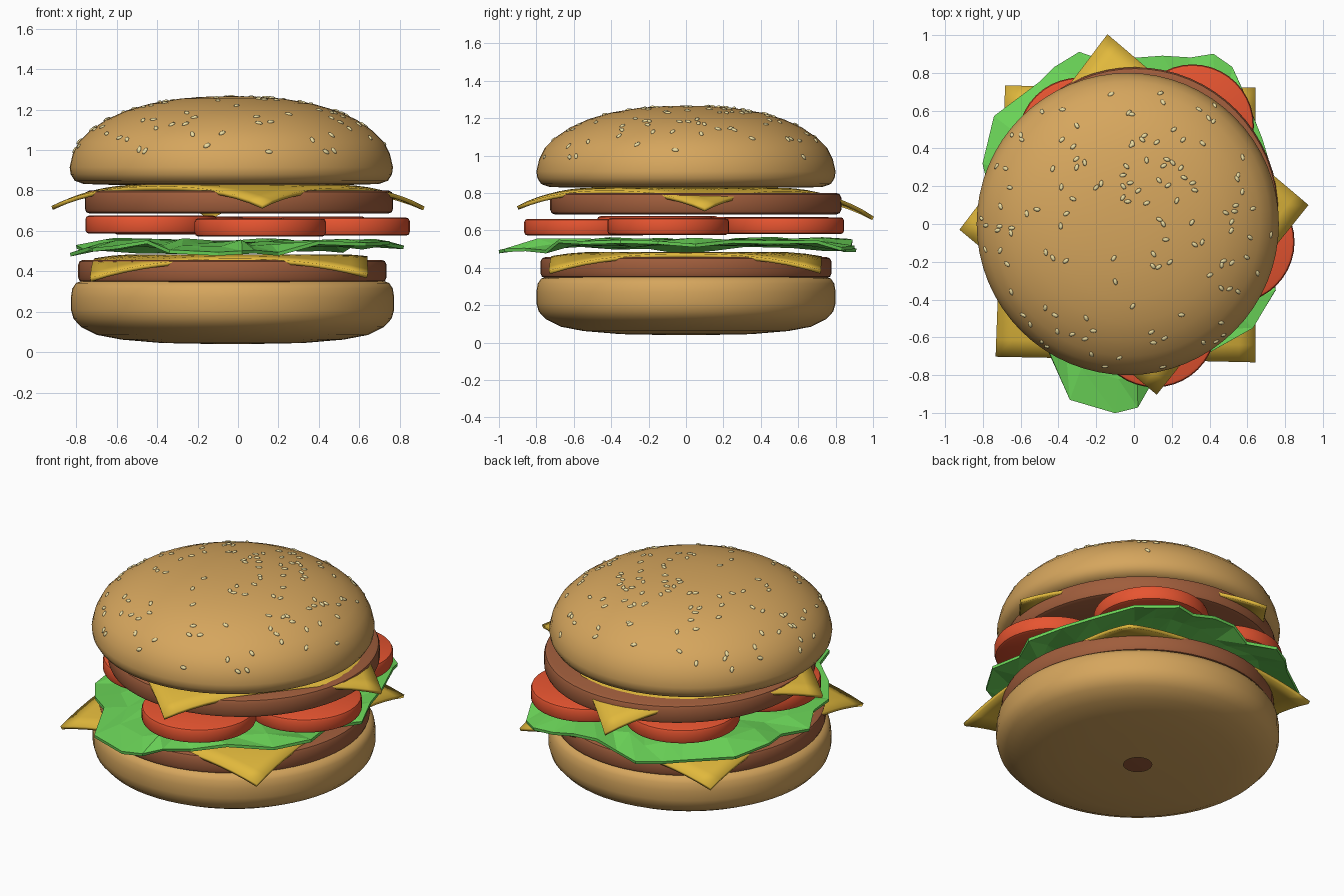
import bpy, bmesh, math, random
from mathutils import Vector, Matrix

if "Cube" in bpy.data.objects:
    bpy.data.objects.remove(bpy.data.objects["Cube"])

random.seed(7)


def material(name, rgb):
    m = bpy.data.materials.new(name)
    m.diffuse_color = (*rgb, 1)
    m.use_nodes = True
    m.node_tree.nodes["Principled BSDF"].inputs["Base Color"].default_value = m.diffuse_color
    return m


BUN = material("bun", (0.67, 0.38, 0.11))
PATTY = material("patty", (0.35, 0.11, 0.045))
CHEESE = material("cheese", (0.75, 0.48, 0.045))
TOMATO = material("tomato", (0.80, 0.09, 0.03))
LETTUCE = material("lettuce", (0.15, 0.68, 0.10))
SEED = material("seed", (0.83, 0.71, 0.35))


def finish(bm, name, mat, smooth=None, thickness=0):
    bmesh.ops.recalc_face_normals(bm, faces=bm.faces)
    me = bpy.data.meshes.new(name)
    bm.to_mesh(me)
    bm.free()
    ob = bpy.data.objects.new(name, me)
    bpy.context.collection.objects.link(ob)
    me.materials.append(mat)
    if thickness:
        s = ob.modifiers.new("thickness", "SOLIDIFY")
        s.thickness = thickness
        s.offset = 0
    if smooth:
        bpy.ops.object.select_all(action="DESELECT")
        ob.select_set(True)
        bpy.context.view_layer.objects.active = ob
        bpy.ops.object.shade_smooth_by_angle(angle=math.radians(smooth))
    return ob


def lathe(name, profile, mat, centre, scale_y=1.0, n=64, smooth=40):
    """Spin a (radius, z) profile round a vertical axis."""
    bm = bmesh.new()
    vs = [bm.verts.new((r, 0, z)) for r, z in profile]
    es = [bm.edges.new(p) for p in zip(vs, vs[1:])]
    bmesh.ops.spin(bm, geom=vs + es, cent=(0, 0, 0), axis=(0, 0, 1),
                   angle=2 * math.pi, steps=n, use_merge=True)
    bmesh.ops.remove_doubles(bm, verts=bm.verts, dist=1e-5)
    for v in bm.verts:
        v.co = (v.co.x + centre[0], v.co.y * scale_y + centre[1], v.co.z)
    return finish(bm, name, mat, smooth)


def slab(r, z0, z1, b):
    """Profile of a disc with softened rims."""
    k = 0.3 * b
    return [(0, z0), (r - b, z0), (r - k, z0 + k), (r, z0 + b),
            (r, z1 - b), (r - k, z1 - k), (r - b, z1), (0, z1)]


# Bottom bun, with the small hole under it
lathe("bottom_bun", [(0.08, 0.04), (0.35, 0.045), (0.55, 0.062), (0.67, 0.085),
                     (0.75, 0.125), (0.787, 0.165), (0.8, 0.21), (0.8, 0.27),
                     (0.793, 0.315), (0.775, 0.342), (0.74, 0.355), (0.6, 0.355)],
      BUN, (-0.027, 0))

# Patties
lathe("lower_patty", slab(0.763, 0.345, 0.457, 0.025), PATTY, (-0.028, 0), 1.02)
lathe("upper_patty", slab(0.763, 0.685, 0.80, 0.025), PATTY, (0.005, 0.052), 1.02)


def cheese(name, corners, z, drop):
    """Square slice whose corners sag."""
    n = 16
    a, b, c, d = [Vector(p) for p in corners]
    bm = bmesh.new()
    grid = []
    for i in range(n + 1):
        row = []
        for j in range(n + 1):
            p = a.lerp(b, i / n).lerp(d.lerp(c, i / n), j / n)
            sag = max(0, p.length - 0.5) / 0.45
            row.append(bm.verts.new((p.x, p.y, z - drop * sag * sag)))
        grid.append(row)
    for i in range(n):
        for j in range(n):
            bm.faces.new((grid[i][j], grid[i + 1][j], grid[i + 1][j + 1], grid[i][j + 1]))
    finish(bm, name, CHEESE, 30, 0.02)


cheese("lower_cheese", [(-0.73, -0.70), (0.64, -0.73), (0.64, 0.72), (-0.68, 0.73)], 0.474, 0.09)
cheese("upper_cheese", [(-0.92, -0.03), (0.12, -0.90), (0.92, 0.10), (-0.14, 1.0)], 0.818, 0.12)

# Lettuce: ragged outline, rippled rings
outline = [(.82, .05), (.74, .25), (.68, .45), (.58, .70), (.52, .83), (.42, .90), (.30, .88),
           (.15, .89), (0, .88), (-.12, .85), (-.29, .91), (-.42, .83), (-.50, .75), (-.74, .57),
           (-.80, .32), (-.76, .15), (-.83, -.03), (-.74, -.20), (-.72, -.38), (-.60, -.55),
           (-.45, -.68), (-.34, -.93), (-.10, -1.0), (.02, -.97), (.08, -.86), (.20, -.75),
           (.40, -.68), (.63, -.55), (.75, -.35), (.72, -.15)]
bm = bmesh.new()
rings = []
for f, z, jitter in ((0.3, 0.535, 0.01), (0.6, 0.54, 0.015), (0.82, 0.535, 0.022), (1, 0.515, 0.033)):
    rings.append([bm.verts.new((x * f, y * f, z + random.uniform(-jitter, jitter)
                                - (0.03 if y * f < -0.85 else 0)))
                  for x, y in outline])
m = len(outline)
bm.faces.new(rings[0])
for lo, hi in zip(rings, rings[1:]):
    for i in range(m):
        k = (i + 1) % m
        bm.faces.new((lo[i], hi[i], hi[k]))
        bm.faces.new((lo[i], hi[k], lo[k]))
finish(bm, "lettuce", LETTUCE, None, 0.018)

# Tomato slices
for i, (x, y, z) in enumerate([(0.11, -0.54, 0.572), (0.525, -0.095, 0.576), (0.31, 0.52, 0.58),
                               (-0.29, 0.45, 0.582), (-0.43, -0.15, 0.586)]):
    lathe(f"tomato_slice_{i + 1}", slab(0.325, z, z + 0.09, 0.018), TOMATO, (x, y), n=40)

# Top bun
dome = [(0.8, 0.915), (0.785, 0.98), (0.755, 1.04), (0.70, 1.095), (0.62, 1.15),
        (0.52, 1.195), (0.40, 1.23), (0.25, 1.255), (0.12, 1.264), (0, 1.267)]
lathe("top_bun", [(0, 0.828), (0.6, 0.828), (0.73, 0.832), (0.775, 0.848), (0.795, 0.88)] + dome,
      BUN, (-0.033, 0))

# Sesame seeds laid on the dome
bm = bmesh.new()
for _ in range(130):
    r = 0.785 * math.sqrt(random.uniform(0.005, 1))
    (r0, z0), (r1, z1) = next(s for s in zip(dome, dome[1:]) if s[1][0] <= r)
    z = z0 + (z1 - z0) * (r0 - r) / (r0 - r1)
    a = random.uniform(0, 2 * math.pi)
    normal = Vector(((z1 - z0) * math.cos(a), (z1 - z0) * math.sin(a), r0 - r1))
    place = (Matrix.Translation((r * math.cos(a) - 0.033, r * math.sin(a), z))
             @ normal.to_track_quat("Z", "Y").to_matrix().to_4x4()
             @ Matrix.Rotation(random.uniform(0, math.pi), 4, "Z")
             @ Matrix.Diagonal((0.019, 0.011, 0.008, 1)))
    bmesh.ops.create_uvsphere(bm, u_segments=8, v_segments=6, radius=1, matrix=place)
finish(bm, "sesame_seeds", SEED, 60)
